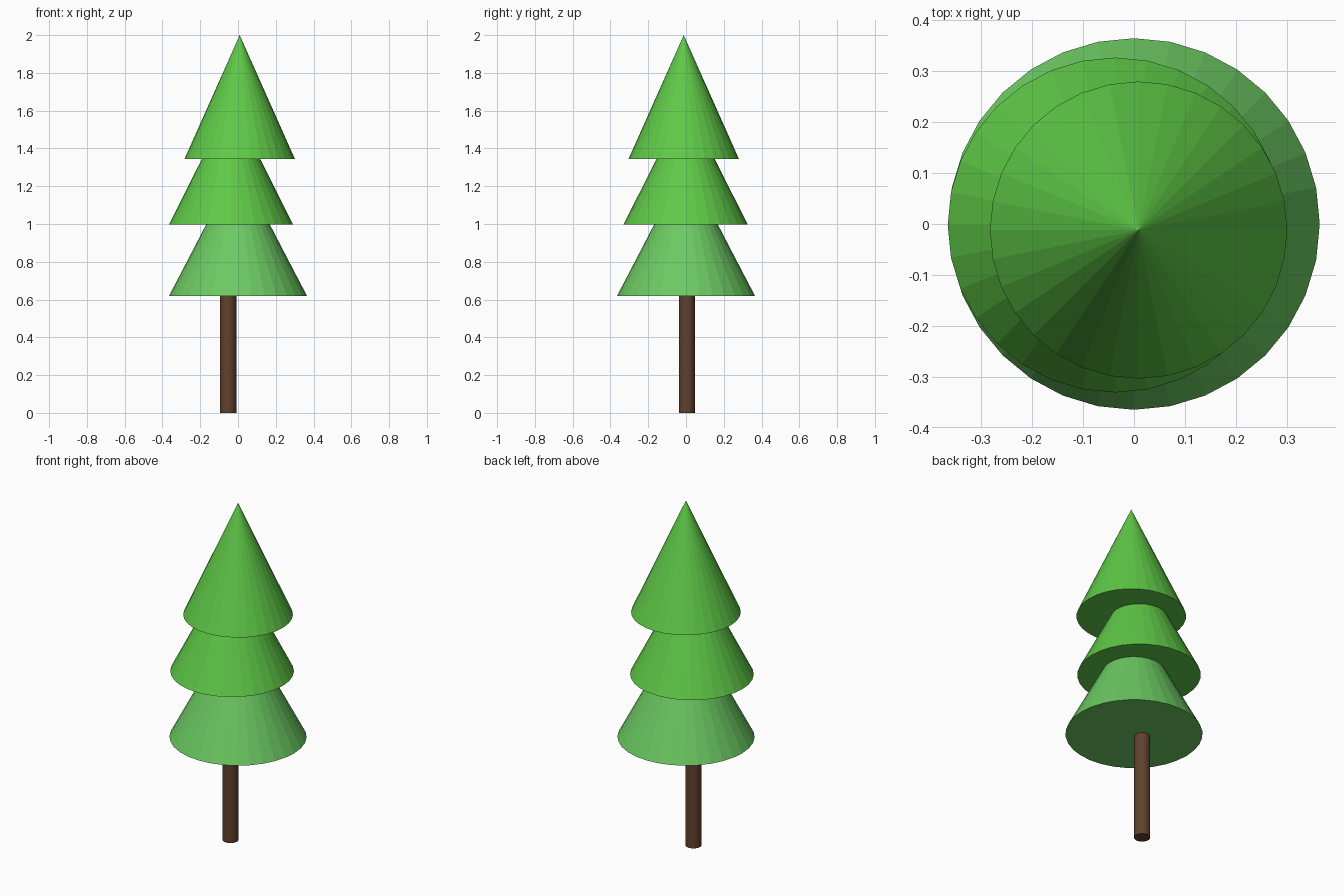
import bpy

if "Cube" in bpy.data.objects:
    bpy.data.objects.remove(bpy.data.objects["Cube"])


def material(name, rgb):
    # sRGB 0-255 to linear
    lin = [(c / 255 / 12.92) if c < 11 else ((c / 255 + 0.055) / 1.055) ** 2.4 for c in rgb]
    m = bpy.data.materials.new(name)
    m.diffuse_color = (*lin, 1)
    m.use_nodes = True
    m.node_tree.nodes["Principled BSDF"].inputs["Base Color"].default_value = m.diffuse_color
    return m


leaf = material("leaf_green", (95, 201, 71))
pale_leaf = material("pale_leaf_green", (108, 201, 98))
bark = material("bark_brown", (96, 65, 45))


def cone(name, x, y, z0, z1, r0, r1, mat):
    bpy.ops.mesh.primitive_cone_add(vertices=32, radius1=r0, radius2=r1,
                                    depth=z1 - z0, location=(x, y, (z0 + z1) / 2))
    ob = bpy.context.object
    ob.name = name
    ob.data.materials.append(mat)


# Trunk, ending inside the lowest tier
cone("trunk", -0.052, 0.005, 0, 0.75, 0.043, 0.043, bark)

# Three overlapping foliage tiers, slightly off-centre
cone("lower_foliage", 0, 0, 0.62, 1.32, 0.365, 0, pale_leaf)
cone("middle_foliage", -0.037, -0.002, 0.997, 1.65, 0.329, 0, leaf)
cone("top_foliage", 0.009, -0.012, 1.345, 2.0, 0.292, 0, leaf)
